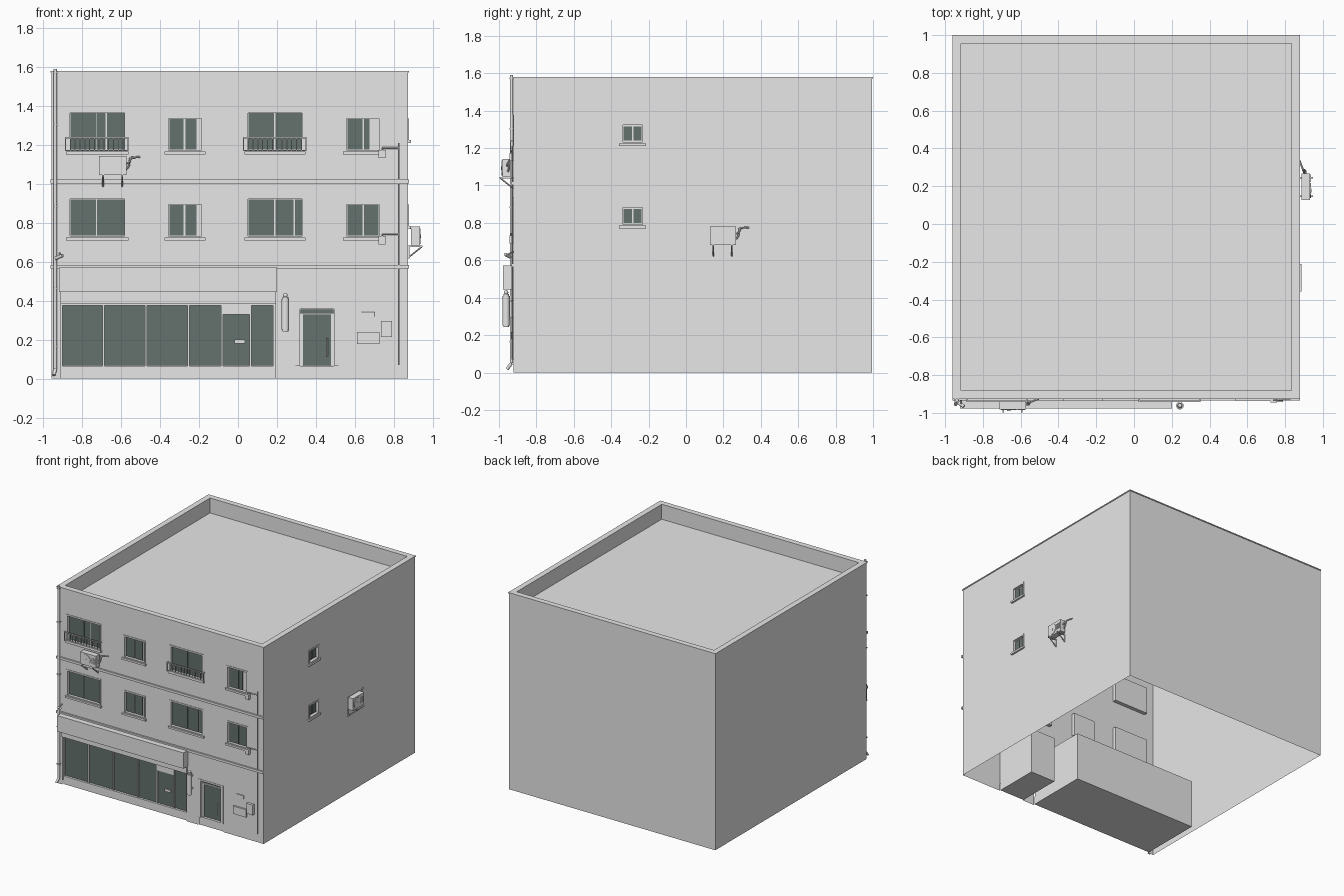
import bpy, bmesh, math
from mathutils import Matrix, Vector

if "Cube" in bpy.data.objects:
    bpy.data.objects.remove(bpy.data.objects["Cube"])


def material(name, rgb):
    m = bpy.data.materials.new(name)
    m.diffuse_color = (*rgb, 1)
    m.use_nodes = True
    m.node_tree.nodes["Principled BSDF"].inputs["Base Color"].default_value = m.diffuse_color
    return m


GREY = material("plaster grey", (0.8, 0.8, 0.8))
GLASS = material("dark glass", (0.13, 0.165, 0.155))

X0, X1, Y0, Y1, TOP, ROOF = -0.957, 0.873, -0.922, 0.995, 1.58, 1.46


def facade(x, y, deg):
    return Matrix.Translation((x, y, 0)) @ Matrix.Rotation(math.radians(deg), 4, 'Z')


# Facade frames: u runs right along the wall, o points outward, z is up
FRONT, RIGHT = facade(0, Y0, 0), facade(X1, 0, 90)
BACK, LEFT = facade(0, Y1, 180), facade(X0, 0, -90)


def finish(name, bm, mat, M, smooth=False):
    me = bpy.data.meshes.new(name)
    bm.transform(M)
    bm.to_mesh(me)
    bm.free()
    me.materials.append(mat)
    ob = bpy.data.objects.new(name, me)
    bpy.context.collection.objects.link(ob)
    if smooth:
        bpy.context.view_layer.objects.active = ob
        ob.select_set(True)
        bpy.ops.object.shade_smooth_by_angle(angle=math.radians(40))
        ob.select_set(False)
    return ob


def boxes(name, mat, M, items):
    """Boxes given as u0, u1, o0, o1, z0, z1."""
    bm = bmesh.new()
    for a, b, c, d, e, f in items:
        T = Matrix.Translation(((a + b) / 2, -(c + d) / 2, (e + f) / 2))
        bmesh.ops.create_cube(bm, size=1, matrix=T @ Matrix.Diagonal((b - a, d - c, f - e, 1)))
    return finish(name, bm, mat, M)


def tubes(name, M, paths, r, sides=8):
    """Round bars along (u, o, z) paths."""
    bm = bmesh.new()
    for path in paths:
        pts = [Vector((u, -o, z)) for u, o, z in path]
        for p, q in zip(pts, pts[1:]):
            d = q - p
            T = Matrix.Translation((p + q) / 2) @ d.to_track_quat('Z', 'Y').to_matrix().to_4x4()
            bmesh.ops.create_cone(bm, cap_ends=True, segments=sides, radius1=r, radius2=r,
                                  depth=d.length, matrix=T)
    return finish(name, bm, GREY, M, True)


def wall(name, M, u0, u1, z0, z1, holes=()):
    """Thin wall sheet with rectangular openings u0, u1, z0, z1."""
    us = sorted({u0, u1, *(h[0] for h in holes), *(h[1] for h in holes)})
    zs = sorted({z0, z1, *(h[2] for h in holes), *(h[3] for h in holes)})
    bm = bmesh.new()
    for a, b in zip(us, us[1:]):
        for c, d in zip(zs, zs[1:]):
            u, z = (a + b) / 2, (c + d) / 2
            if not any(h[0] < u < h[1] and h[2] < z < h[3] for h in holes):
                bm.faces.new([bm.verts.new((x, 0, y)) for x, y in ((a, c), (b, c), (b, d), (a, d))])
    bmesh.ops.remove_doubles(bm, verts=bm.verts, dist=1e-5)
    finish(name, bm, GREY, M)


def window(name, M, u0, u1, z0, z1, panes, inset=0.014):
    """Recessed frame with glass panes and a projecting sill."""
    t = 0.012
    boxes(name + "_frame", GREY, M, [
        (u0, u1, -0.03, -0.02, z0, z1),
        (u0, u0 + t, -0.03, 0.004, z0, z1), (u1 - t, u1, -0.03, 0.004, z0, z1),
        (u0 + t, u1 - t, -0.03, 0.004, z0, z0 + t), (u0 + t, u1 - t, -0.03, 0.004, z1 - t, z1)])
    boxes(name + "_glass", GLASS, M,
          [(a, b, -0.021, -0.014, z0 + inset, z1 - inset) for a, b in panes])
    boxes(name + "_sill", GREY, M, [(u0 - 0.007, u1 + 0.007, 0, 0.014, z0 - 0.01, z0 + 0.005)])


def air_conditioner(name, M, u, z):
    """Outdoor unit with fan, grille, brackets and hose; u, z is the lower left corner."""
    boxes(name + "_case", GREY, M, [(u, u + 0.14, 0.015, 0.06, z, z + 0.097)])
    boxes(name + "_grille", GREY, M,
          [(u + 0.095, u + 0.135, 0.06, 0.063, z + 0.028 + i * 0.008, z + 0.032 + i * 0.008)
           for i in range(6)])
    tubes(name + "_fan", M, [[(u + 0.05, 0.058, z + 0.048), (u + 0.05, 0.064, z + 0.048)]], 0.04, 24)
    tubes(name + "_fan_hub", M, [[(u + 0.05, 0.06, z + 0.048), (u + 0.05, 0.067, z + 0.048)]], 0.01, 12)
    for i, du in enumerate((0.02, 0.118)):
        boxes(f"{name}_bracket_{i}", GREY, M,
              [(u + du - 0.004, u + du + 0.004, 0, 0.075, z - 0.007, z),
               (u + du - 0.004, u + du + 0.004, 0, 0.006, z - 0.065, z)])
        tubes(f"{name}_brace_{i}", M, [[(u + du, 0.003, z - 0.06), (u + du, 0.07, z - 0.006)]], 0.004)
    tubes(name + "_hose", M, [
        [(u + 0.14, 0.035, z + 0.06), (u + 0.155, 0.035, z + 0.065), (u + 0.165, 0.02, z + 0.09),
         (u + 0.21, 0.003, z + 0.093)],
        [(u + 0.14, 0.03, z + 0.03), (u + 0.152, 0.025, z + 0.045), (u + 0.16, 0.02, z + 0.09)]], 0.005)


# Windows: name, opening, panes
wins = []
for floor, dz in (("middle", 0), ("upper", 0.442)):
    up = floor == "upper"
    wins += [
        (floor + "_window_a", -0.875, -0.57, 0.72 + dz, 0.935 + dz,
         [(-0.86, -0.73), (-0.725, -0.68), (-0.672, -0.582)] if up else [(-0.86, -0.73), (-0.723, -0.58)]),
        (floor + "_window_b", -0.37, -0.175, 0.72 + dz, 0.905 + dz, [(-0.352, -0.28), (-0.27, -0.213)]),
        (floor + "_window_c", 0.04, 0.34, 0.72 + dz, 0.935 + dz,
         [(0.053, 0.186), (0.193, 0.328)] if up else [(0.053, 0.186), (0.193, 0.286), (0.293, 0.328)]),
        (floor + "_window_d", 0.545, 0.735, 0.72 + dz, 0.905 + dz,
         [(0.563, 0.64), (0.646, 0.675)] if up else [(0.563, 0.64), (0.646, 0.72)])]
side = [(f"side_window_{i}", -0.35, -0.22, z, z + 0.115, [(-0.333, -0.29), (-0.28, -0.237)])
        for i, z in enumerate((0.78, 1.22))]
for w in wins:
    window(w[0], FRONT, *w[1:])
for w in side:
    window(w[0], RIGHT, *w[1:], inset=0.02)

# Outer walls, open underneath
SHOP, ENTRY = (-0.91, 0.19, 0, 0.388), (0.295, 0.515, 0, 0.37)
wall("front_wall", FRONT, X0, X1, 0, TOP - 0.008, [w[1:5] for w in wins] + [SHOP, ENTRY])
wall("right_wall", RIGHT, Y0, Y1, 0, TOP - 0.008, [w[1:5] for w in side])
wall("back_wall", BACK, -X1, -X0, 0, TOP - 0.008)
wall("left_wall", LEFT, -Y1, -Y0, 0, TOP - 0.008)

# Roof slab, inner parapet and coping
P = 0.04
ground = Matrix.Identity(4)
boxes("roof", GREY, ground, [(X0 + P, X1 - P, -Y1 + P, -Y0 - P, ROOF - 0.01, ROOF)])
wall("parapet_front", facade(0, Y0 + P, 180), -X1 + P, -X0 - P, ROOF, TOP)
wall("parapet_back", facade(0, Y1 - P, 0), X0 + P, X1 - P, ROOF, TOP)
wall("parapet_left", facade(X0 + P, 0, 90), Y0 + P, Y1 - P, ROOF, TOP)
wall("parapet_right", facade(X1 - P, 0, -90), -Y1 + P, -Y0 - P, ROOF, TOP)
e = 0.005
boxes("coping", GREY, ground, [
    (X0 - e, X1 + e, -Y0 - P, -Y0 + e, TOP - 0.008, TOP), (X0 - e, X1 + e, -Y1 - e, -Y1 + P, TOP - 0.008, TOP),
    (X0 - e, X0 + P, -Y1 + P, -Y0 - P, TOP - 0.008, TOP), (X1 - P, X1 + e, -Y1 + P, -Y0 - P, TOP - 0.008, TOP)])

# Floor bands across the front
for name, z in (("lower_band", 0.565), ("upper_band", 1.003)):
    boxes(name, GREY, FRONT, [(X0 - e, X1 + e, 0, 0.012, z, z + 0.019)])

# Shop front: room behind, base, frame bars, glass, door
boxes("shop_room", GREY, FRONT, [(-0.91, 0.19, -0.5, -0.03, 0.002, 0.388)])
bars = [-0.908, -0.692, -0.473, -0.254, -0.084, 0.064, 0.183]
boxes("shop_frame", GREY, FRONT,
      [(-0.91, 0.19, -0.03, -0.008, 0.002, 0.066), (-0.91, 0.19, -0.03, -0.008, 0.376, 0.388)]
      + [(b - 0.004, b + 0.006, -0.03, -0.01, 0.066, 0.376) for b in bars]
      + [(-0.078, 0.06, -0.03, -0.014, 0.33, 0.376)])
boxes("shop_glass", GLASS, FRONT,
      [(a + 0.006, b - 0.004, -0.03, -0.022, 0.068, 0.33 if i == 4 else 0.376)
       for i, (a, b) in enumerate(zip(bars, bars[1:]))])
boxes("shop_door_handle", GREY, FRONT, [(-0.017, 0.037, -0.022, -0.013, 0.18, 0.2)])

# Shop sign box and fascia below it
boxes("shop_sign", GREY, FRONT, [(-0.92, 0.2, 0, 0.056, 0.445, 0.572)])
boxes("shop_fascia", GREY, FRONT, [(-0.912, 0.196, 0, 0.01, 0.386, 0.445)])

# Entrance: lobby behind, frame, step, glass, handle
boxes("entrance_lobby", GREY, FRONT, [(0.295, 0.515, -0.36, -0.03, 0.002, 0.37)])
boxes("entrance_frame", GREY, FRONT, [
    (0.295, 0.317, -0.03, 0.003, 0.066, 0.37), (0.493, 0.515, -0.03, 0.003, 0.066, 0.37),
    (0.317, 0.493, -0.03, 0.003, 0.357, 0.37), (0.317, 0.493, -0.03, -0.012, 0.328, 0.338),
    (0.295, 0.515, -0.03, -0.005, 0.002, 0.066),
    (0.317, 0.334, -0.03, -0.016, 0.066, 0.33), (0.478, 0.493, -0.03, -0.016, 0.066, 0.33)])
boxes("entrance_glass", GLASS, FRONT, [(0.334, 0.478, -0.03, -0.022, 0.068, 0.328),
                                       (0.32, 0.49, -0.03, -0.022, 0.338, 0.355)])
tubes("entrance_handle", FRONT, [[(0.458, -0.012, 0.115), (0.458, -0.012, 0.21)]], 0.003)

# Wall lantern beside the shop
tubes("lantern", FRONT, [[(0.243, 0.04, 0.252), (0.243, 0.04, 0.41)]], 0.02, 20)
tubes("lantern_caps", FRONT, [[(0.243, 0.04, 0.243), (0.243, 0.04, 0.252)],
                              [(0.243, 0.04, 0.41), (0.243, 0.04, 0.42)]], 0.015, 16)
bm = bmesh.new()
bmesh.ops.create_uvsphere(bm, u_segments=12, v_segments=8, radius=0.012,
                          matrix=Matrix.Translation((0.243, -0.04, 0.428)))
finish("lantern_knob", bm, GREY, FRONT, True)
boxes("lantern_arms", GREY, FRONT, [(0.238, 0.248, 0, 0.03, z, z + 0.008) for z in (0.28, 0.38)])

# Mailbox, meter box and small pipe
boxes("mailbox", GREY, FRONT, [(0.61, 0.725, 0, 0.014, 0.178, 0.24)])
boxes("meter_box", GREY, FRONT, [(0.735, 0.79, 0, 0.02, 0.215, 0.297)])
tubes("wall_pipe", FRONT, [[(0.635, 0.006, 0.342), (0.7, 0.006, 0.342), (0.7, 0.006, 0.318)]], 0.003)

# Service conduit with junction boxes
tubes("conduit", FRONT, [[(0.825, 0.008, 0.07), (0.825, 0.008, 1.21)]]
      + [[(0.825, 0.008, z), (0.74, 0.012, z), (0.74, 0.012, z - 0.02)] for z in (0.742, 1.184)], 0.004)
boxes("junction_boxes", GREY, FRONT, [(0.722, 0.756, 0, 0.022, z, z + 0.042) for z in (0.69, 1.132)])

# Rain downpipe with kicked-out foot and clips
tubes("downpipe", FRONT, [[(-0.938, 0.011, 1.59), (-0.938, 0.011, 0.05), (-0.945, 0.034, 0.018)]], 0.009, 12)
boxes("downpipe_clips", GREY, FRONT, [(-0.95, -0.926, 0, 0.022, z, z + 0.008)
                                      for z in (0.16, 0.46, 0.88, 1.3, 1.57)])

# Security camera on the left edge
tubes("camera_body", FRONT, [[(-0.935, 0.02, 0.618), (-0.9, 0.045, 0.632)]], 0.009, 12)
tubes("camera_arm", FRONT, [[(-0.915, 0, 0.645), (-0.915, 0.03, 0.632)]], 0.004)

# Window railings on the upper floor
for name, u0, u1 in (("railing_a", -0.887, -0.563), ("railing_c", 0.025, 0.352)):
    n = 13
    boxes(name, GREY, FRONT,
          [(u0, u1, 0.012, 0.02, z, z + 0.007) for z in (1.168, 1.233)]
          + [(u, u + 0.006, 0, 0.02, 1.233, 1.24) for u in (u0, u1 - 0.006)]
          + [(u0 + (u1 - u0 - 0.005) * i / n, u0 + (u1 - u0 - 0.005) * i / n + 0.005,
              0.014, 0.018, 1.168, 1.236) for i in range(n + 1)])

air_conditioner("front_cooler", FRONT, -0.713, 1.045)
air_conditioner("side_cooler", RIGHT, 0.127, 0.683)
